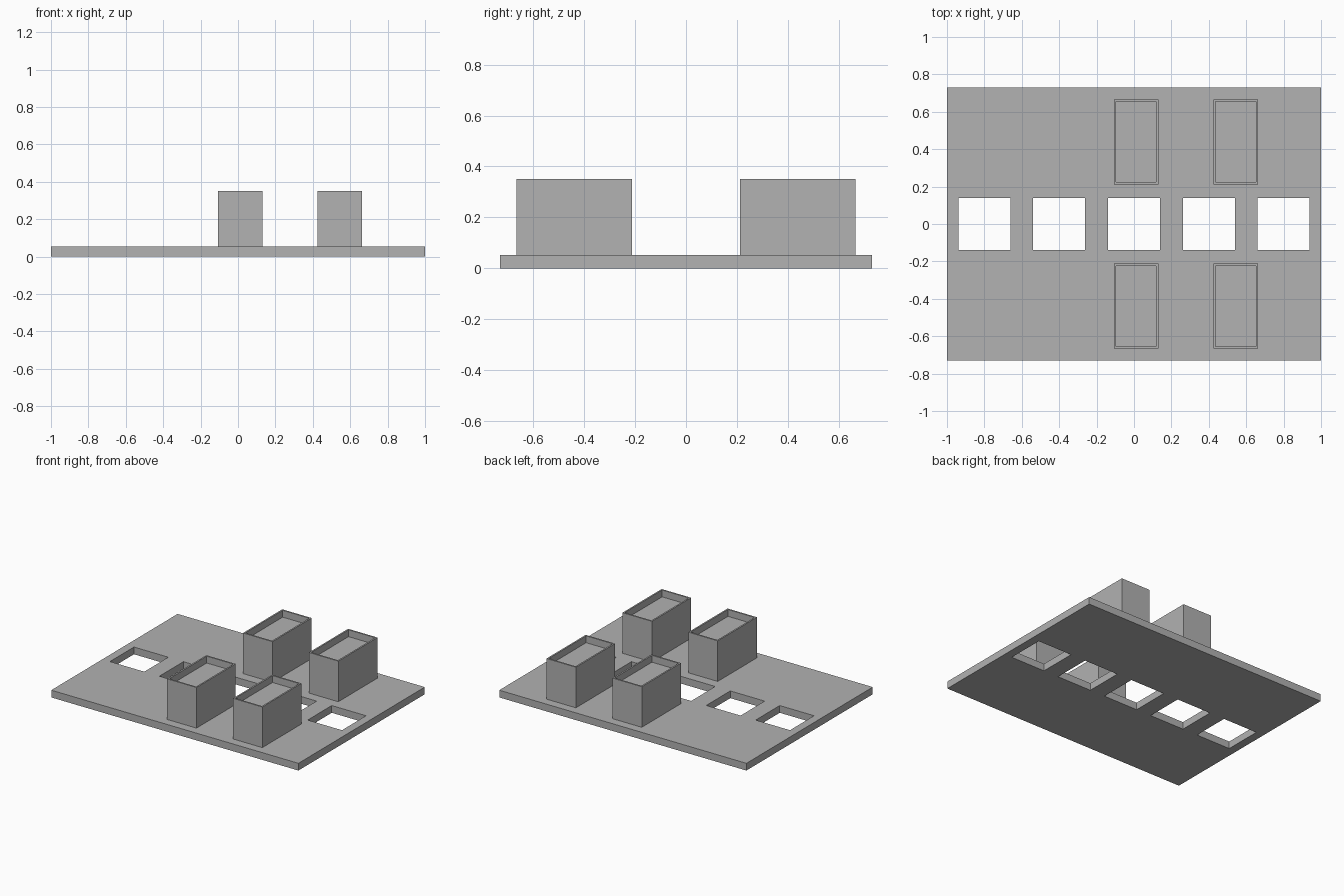
import bpy, bmesh

cube = bpy.data.objects.get("Cube")
if cube:
    bpy.data.objects.remove(cube, do_unlink=True)

# Single grey material
GREY = (0.445, 0.445, 0.445, 1)
grey = bpy.data.materials.new("plain grey")
grey.use_nodes = True
grey.diffuse_color = GREY
grey.node_tree.nodes["Principled BSDF"].inputs["Base Color"].default_value = GREY

THICK = 0.053
TOP = 0.35


def finish(bm, name):
    bmesh.ops.recalc_face_normals(bm, faces=bm.faces)
    mesh = bpy.data.meshes.new(name)
    bm.to_mesh(mesh)
    bm.free()
    mesh.materials.append(grey)
    obj = bpy.data.objects.new(name, mesh)
    bpy.context.collection.objects.link(obj)
    return obj


def base_plate(half_y=0.73, hole=0.139, spacing=0.4):
    """Flat slab with a row of five square openings along the middle."""
    xs = [-1.0]
    for i in range(-2, 3):
        xs += [i * spacing - hole, i * spacing + hole]
    xs.append(1.0)
    ys = [-half_y, -hole, hole, half_y]
    bm = bmesh.new()
    grid = [[bm.verts.new((x, y, 0)) for y in ys] for x in xs]
    for i in range(len(xs) - 1):
        for j in range(len(ys) - 1):
            if j == 1 and i % 2 == 1:
                continue  # square opening
            bm.faces.new((grid[i][j], grid[i + 1][j], grid[i + 1][j + 1], grid[i][j + 1]))
    top = bmesh.ops.extrude_face_region(bm, geom=bm.faces[:])["geom"]
    moved = [g for g in top if isinstance(g, bmesh.types.BMVert)]
    bmesh.ops.translate(bm, verts=moved, vec=(0, 0, THICK))
    return finish(bm, "base_plate")


def block(name, x, y, size=(0.238, 0.453), rim=0.016, depth=0.05):
    """Tall box with a shallow tray sunk into its top."""
    bm = bmesh.new()
    bmesh.ops.create_cube(bm, size=1)
    height = TOP - THICK
    bmesh.ops.scale(bm, verts=bm.verts, vec=(size[0], size[1], height))
    bmesh.ops.translate(bm, verts=bm.verts, vec=(x, y, THICK + height / 2))
    bm.normal_update()
    lid = max(bm.faces, key=lambda f: f.calc_center_median().z)
    bmesh.ops.inset_region(bm, faces=[lid], thickness=rim)
    floor = bmesh.ops.extrude_face_region(bm, geom=[lid])["geom"]
    moved = [g for g in floor if isinstance(g, bmesh.types.BMVert)]
    bmesh.ops.translate(bm, verts=moved, vec=(0, 0, -depth))
    if lid.is_valid:
        bmesh.ops.delete(bm, geom=[lid], context="FACES_ONLY")
    return finish(bm, name)


base_plate()
for side, y in (("front", -0.439), ("back", 0.439)):
    for place, x in (("middle", 0.011), ("left", 0.544)):
        block(f"{side}_{place}_block", x, y)
